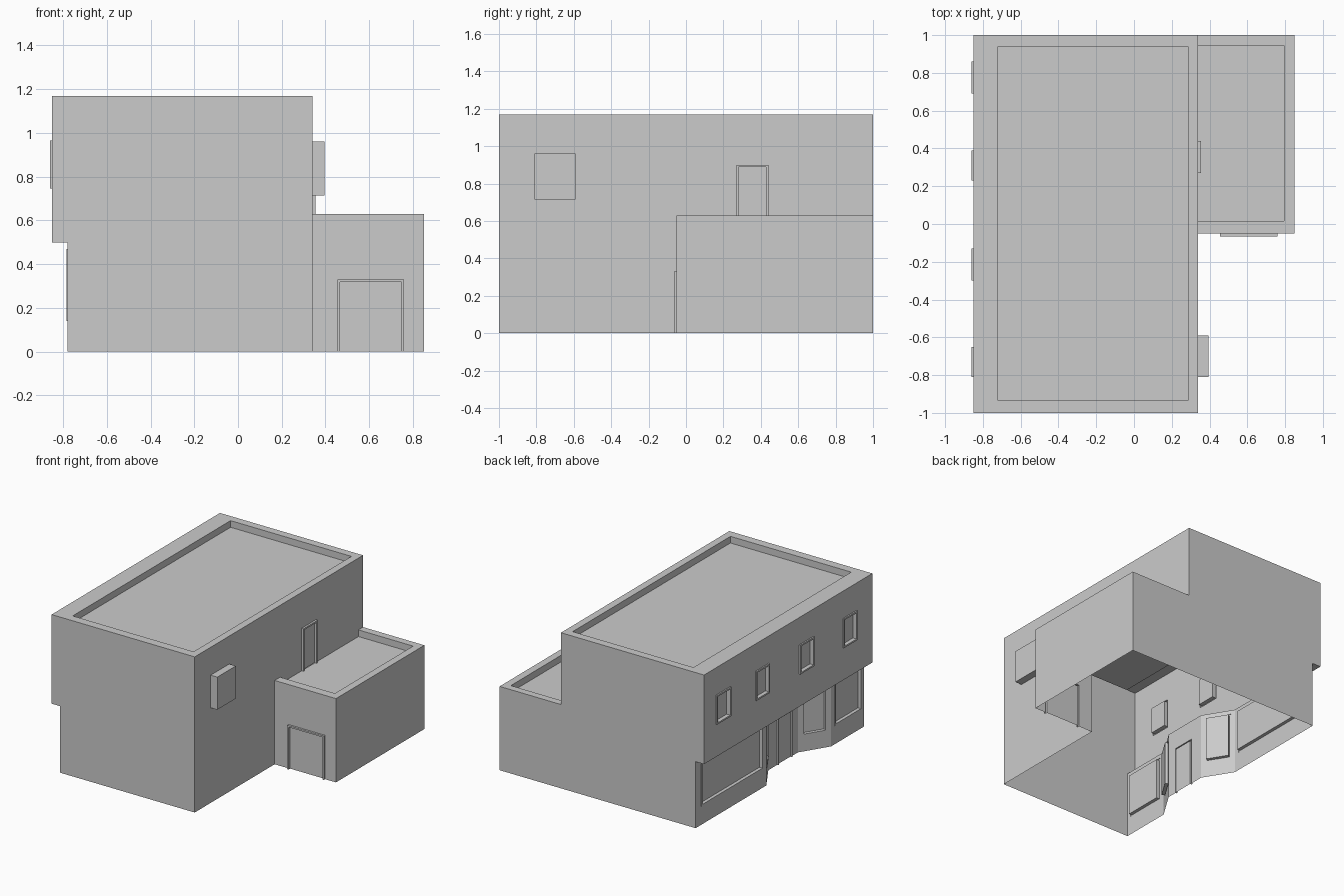
import bpy, bmesh
from mathutils import Vector

if "Cube" in bpy.data.objects:
    bpy.data.objects.remove(bpy.data.objects["Cube"])


def make_object(name, faces):
    """Turn a list of polygons (lists of points) into one welded mesh."""
    bm = bmesh.new()
    for f in faces:
        bm.faces.new([bm.verts.new(p) for p in f])
    bmesh.ops.remove_doubles(bm, verts=bm.verts, dist=1e-5)
    me = bpy.data.meshes.new(name)
    bm.to_mesh(me)
    bm.free()
    ob = bpy.data.objects.new(name, me)
    bpy.context.collection.objects.link(ob)
    return ob


def fitting(name, at, u0, u1, z0, z1, out, depth, width, sill):
    """Raised frame with a set-back pane; at(u, z, offset) maps onto the wall."""
    def loop(i, off):
        b = z0 + (i if sill else 0)
        return [at(u0 + i, b, off), at(u1 - i, b, off),
                at(u1 - i, z1 - i, off), at(u0 + i, z1 - i, off)]
    loops = [loop(0, 0), loop(0, out), loop(width, out), loop(width, -depth)]
    faces = [loops[-1]]
    for a, b in zip(loops, loops[1:]):
        for k in range(4):
            if k == 0 and not sill:
                continue
            n = (k + 1) % 4
            faces.append([a[k], a[n], b[n], b[k]])
    make_object(name, faces)


def wall(name, p0, p1, z0, z1, openings=()):
    """Thin wall, outside to the right of p0->p1.
    openings: (name, u0, u1, z0, z1, out, depth, frame width, sill)"""
    a, b = Vector((*p0, 0)), Vector((*p1, 0))
    d = (b - a).normalized()
    n = Vector((d.y, -d.x, 0))

    def at(u, z, off=0.0):
        return a + d * u + n * off + Vector((0, 0, z))
    us = sorted({0, (b - a).length, *(v for o in openings for v in o[1:3])})
    zs = sorted({z0, z1, *(v for o in openings for v in o[3:5])})
    faces = []
    for ua, ub in zip(us, us[1:]):
        for za, zb in zip(zs, zs[1:]):
            um, zm = (ua + ub) / 2, (za + zb) / 2
            if not any(o[1] < um < o[2] and o[3] < zm < o[4] for o in openings):
                faces.append([at(ua, za), at(ub, za), at(ub, zb), at(ua, zb)])
    make_object(name, faces)
    for o in openings:
        fitting(o[0], at, *o[1:])


def sunk_roof(name, outer, inner, z, drop):
    """Flat parapet top, inner parapet faces and lowered roof deck."""
    def rect(r, h):
        x0, y0, x1, y1 = r
        return [(x0, y0, h), (x1, y0, h), (x1, y1, h), (x0, y1, h)]
    o, i, f = rect(outer, z), rect(inner, z), rect(inner, z - drop)
    faces = [f]
    for k in range(4):
        n = (k + 1) % 4
        if (Vector(o[k]) - Vector(i[k])).x == 0 and (Vector(o[n]) - Vector(i[n])).x == 0 and o[k][0] == o[n][0]:
            continue  # side closed by the taller building
        faces += [[o[k], o[n], i[n], i[k]], [i[k], i[n], f[n], f[k]]]
    make_object(name, faces)


XL, XG, XM, XR = -0.85, -0.78, 0.34, 0.85   # upper left, shop left, main right, wing right
H, HW, HS, YW = 1.17, 0.63, 0.50, -0.05     # main, wing, shop heights; wing front
DROP = 0.05
GLASS = (0.01, 0.02, 0.012, True)
DOOR = (0.015, 0.003, 0.012, False)

# Main block walls
wall("front_wall_upper", (XL, -1), (XM, -1), HS, H)
wall("front_wall_lower", (XG, -1), (XM, -1), 0, HS)
wall("back_wall_upper", (XM, 1), (XL, 1), HS, H)
wall("back_wall_lower", (XM, 1), (XG, 1), 0, HS)
wall("right_wall_front", (XM, -1), (XM, YW), 0, H)
wall("right_wall_above_wing", (XM, YW), (XM, 1), HW - DROP, H,
     [("roof_door", 0.27 - YW, 0.44 - YW, HW - DROP, 0.90, *DOOR)])

# Upper left wall with its row of windows
ranges = [(0.69, 0.86), (0.23, 0.39), (-0.30, -0.13), (-0.81, -0.65)]
wall("left_wall_upper", (XL, 1), (XL, -1), HS, H,
     [(f"upper_window_{i}", 1 - y1, 1 - y0, 0.745, 0.965, *GLASS)
      for i, (y0, y1) in enumerate(ranges)])

# Shopfront with splayed, recessed entrance
path = [(XG, 1), (XG, 0.16), (-0.65, -0.05), (-0.65, -0.40), (XG, -0.61), (XG, -1)]
SHOP = (0.005, 0.02, 0.012, True)
fronts = [("shop_window_wide", 0.065, 0.80, 0.14, 0.47, *SHOP),
          ("splay_window_back", 0.03, 0.215, 0.12, 0.47, *SHOP),
          ("shop_door", 0.105, 0.275, 0, 0.355, 0.01, 0.003, 0.01, False),
          ("splay_window_front", 0.03, 0.215, 0.12, 0.47, *SHOP),
          ("shop_window_small", 0.04, 0.36, 0.14, 0.47, *SHOP)]
for i, o in enumerate(fronts):
    wall(f"shopfront_wall_{i}", path[i], path[i + 1], 0, HS, [o])
make_object("overhang_soffit", [
    [(XL, -1, HS), (XL, 1, HS), (XG, 1, HS), (XG, -1, HS)],
    [(x, y, HS) for x, y in reversed(path[1:5])]])

# Side wing
wall("wing_front_wall", (XM, YW), (XR, YW), 0, HW,
     [("garage_door", 0.455 - XM, 0.76 - XM, 0, 0.33, *DOOR)])
wall("wing_right_wall", (XR, YW), (XR, 1), 0, HW)
wall("wing_back_wall", (XR, 1), (XM, 1), 0, HW)

# Roofs with parapets
sunk_roof("main_roof", (XL, -1, XM, 1), (-0.72, -0.935, 0.285, 0.94), H, DROP)
sunk_roof("wing_roof", (XM, YW, XR, 1), (XM, 0.015, 0.795, 0.945), HW, DROP)

# Wall-mounted box on the right side
bpy.ops.mesh.primitive_cube_add(size=1, location=(XM + 0.0275, -0.70, 0.8375))
box = bpy.context.object
box.name = "wall_box"
box.scale = (0.055, 0.22, 0.245)
